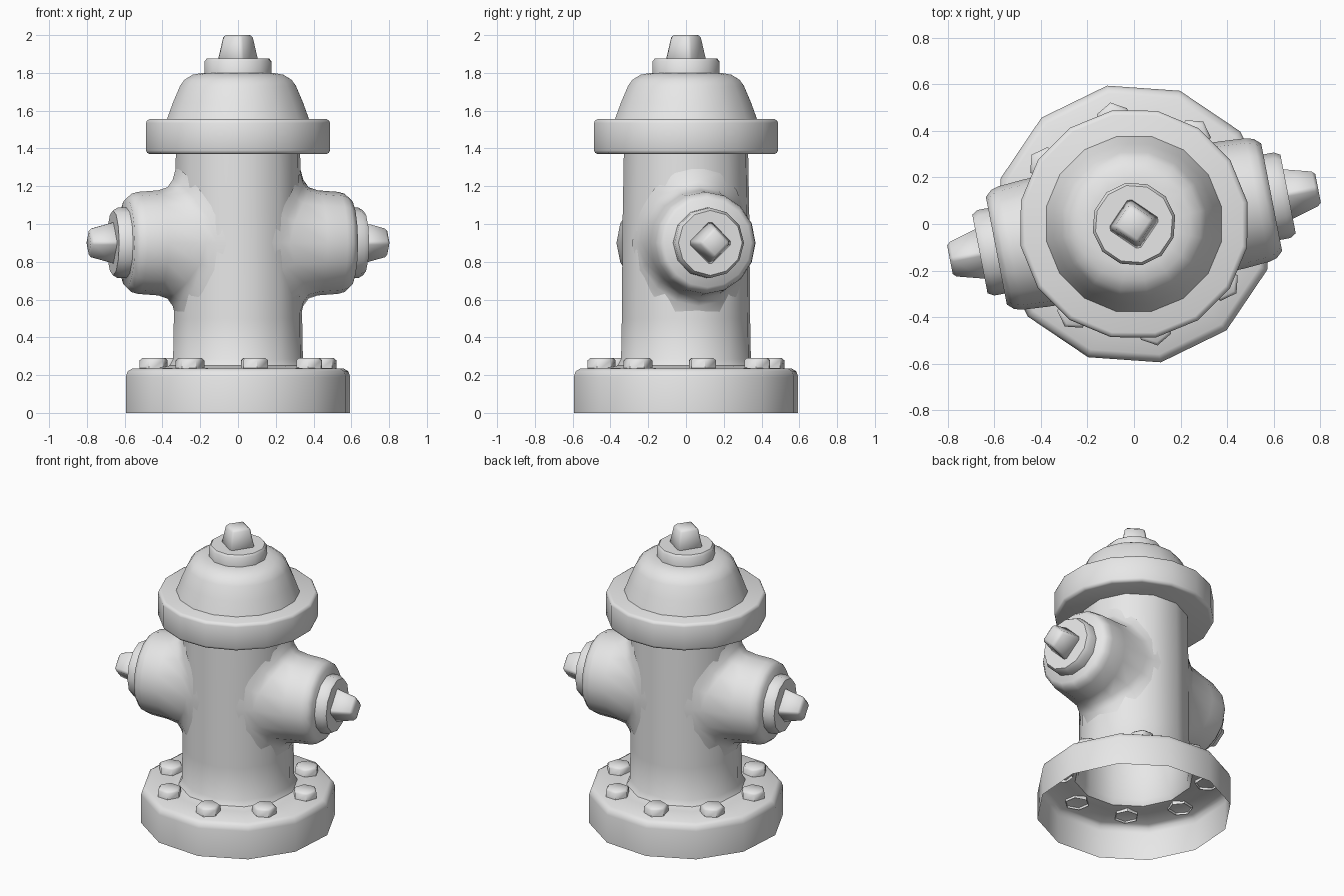
import bpy
import bmesh
from math import sin, cos, pi, radians, sqrt
from mathutils import Matrix

cube = bpy.data.objects.get("Cube")
if cube:
    bpy.data.objects.remove(cube, do_unlink=True)

GREY = (0.8, 0.8, 0.8, 1)
mat = bpy.data.materials.new("plain grey")
mat.use_nodes = True
mat.diffuse_color = GREY
mat.node_tree.nodes["Principled BSDF"].inputs["Base Color"].default_value = GREY

TURN = Matrix.Rotation(radians(11), 4, 'Z')
COLUMN_R = 0.34


def loft(name, rings, matrix, cap_start=True, cap_end=True, bevel=0):
    """Skin a list of point rings, with optional end caps and bevelled edges."""
    bm = bmesh.new()
    loops = [[bm.verts.new(p) for p in ring] for ring in rings]
    n = len(loops[0])
    for a, b in zip(loops, loops[1:]):
        for i in range(n):
            j = (i + 1) % n
            bm.faces.new((a[i], a[j], b[j], b[i]))
    if cap_start:
        bm.faces.new(loops[0][::-1])
    if cap_end:
        bm.faces.new(loops[-1])
    if bevel:
        bmesh.ops.bevel(bm, geom=bm.edges[:], offset=bevel, segments=1,
                        profile=0.5, affect='EDGES')
    bm.transform(TURN @ matrix)
    mesh = bpy.data.meshes.new(name)
    bm.to_mesh(mesh)
    bm.free()
    mesh.materials.append(mat)
    obj = bpy.data.objects.new(name, mesh)
    bpy.context.collection.objects.link(obj)
    return obj


def ring(r, z, sides):
    return [(r * cos(2 * pi * i / sides), r * sin(2 * pi * i / sides), z)
            for i in range(sides)]


def lathe(name, profile, sides, matrix=Matrix(), **options):
    return loft(name, [ring(r, z, sides) for r, z in profile], matrix, **options)


def saddle(up, side, lift, sides):
    """Oval ring lying on the column surface, raised by lift."""
    points = []
    for i in range(sides):
        a = 2 * pi * i / sides
        y = side * sin(a)
        points.append((up * cos(a), y, sqrt(COLUMN_R ** 2 - y * y) + lift))
    return points


parts = []

# Hollow base flange and column in one sweep
parts.append(lathe("base_and_column", [
    (0.605, 0), (0.605, 0.19), (0.595, 0.22), (0.57, 0.235), (0.42, 0.24),
    (0.37, 0.25), (0.35, 0.285), (0.346, 0.5), (0.342, 1.0), (0.335, 1.39)],
    12, cap_start=False, cap_end=False))

# Bonnet: collar, dome, disc and square nut
parts.append(lathe("collar", [
    (0.475, 1.37), (0.49, 1.376), (0.496, 1.39), (0.496, 1.535),
    (0.49, 1.549), (0.475, 1.555)], 16))
parts.append(lathe("dome", [
    (0.385, 1.55), (0.35, 1.645), (0.313, 1.73), (0.29, 1.763),
    (0.245, 1.79), (0.19, 1.80)], 16))
parts.append(lathe("top_disc", [
    (0.18, 1.79), (0.18, 1.862), (0.168, 1.876)], 12))
parts.append(lathe("top_nut", [(0.118, 1.86), (0.085, 2.0)], 4, bevel=0.014))

# Side outlets, each with a flared root, cap and square nut
for side, angle in (("left", 0), ("right", pi)):
    m = (Matrix.Rotation(angle, 4, 'Z') @ Matrix.Translation((0, 0, 0.9))
         @ Matrix.Rotation(pi / 2, 4, 'Y'))
    rings = [saddle(0.40, 0.315, -0.006, 16), saddle(0.335, 0.30, 0.012, 16),
             saddle(0.295, 0.285, 0.04, 16)]
    rings += [ring(r, d, 16) for r, d in
              ((0.278, 0.43), (0.27, 0.54), (0.26, 0.575), (0.235, 0.602))]
    parts.append(loft(side + "_outlet", rings, m, cap_start=False))
    parts.append(lathe(side + "_outlet_cap", [
        (0.187, 0.59), (0.187, 0.648), (0.172, 0.674)], 12, m))
    parts.append(lathe(side + "_outlet_nut", [
        (0.122, 0.66), (0.082, 0.805)], 4, m, bevel=0.014))

# Ring of hex bolts, open below and poking through the flange
for k in range(8):
    m = (Matrix.Rotation(k * pi / 4, 4, 'Z')
         @ Matrix.Translation((0.455, 0, 0)))
    parts.append(lathe("flange_bolt", [
        (0.076, 0.222), (0.076, 0.278), (0.062, 0.29)], 6, m, cap_start=False))

# Smooth shading with crisp corners
bpy.ops.object.select_all(action='DESELECT')
for obj in parts:
    obj.select_set(True)
bpy.context.view_layer.objects.active = parts[0]
bpy.ops.object.shade_smooth_by_angle(angle=radians(48))
